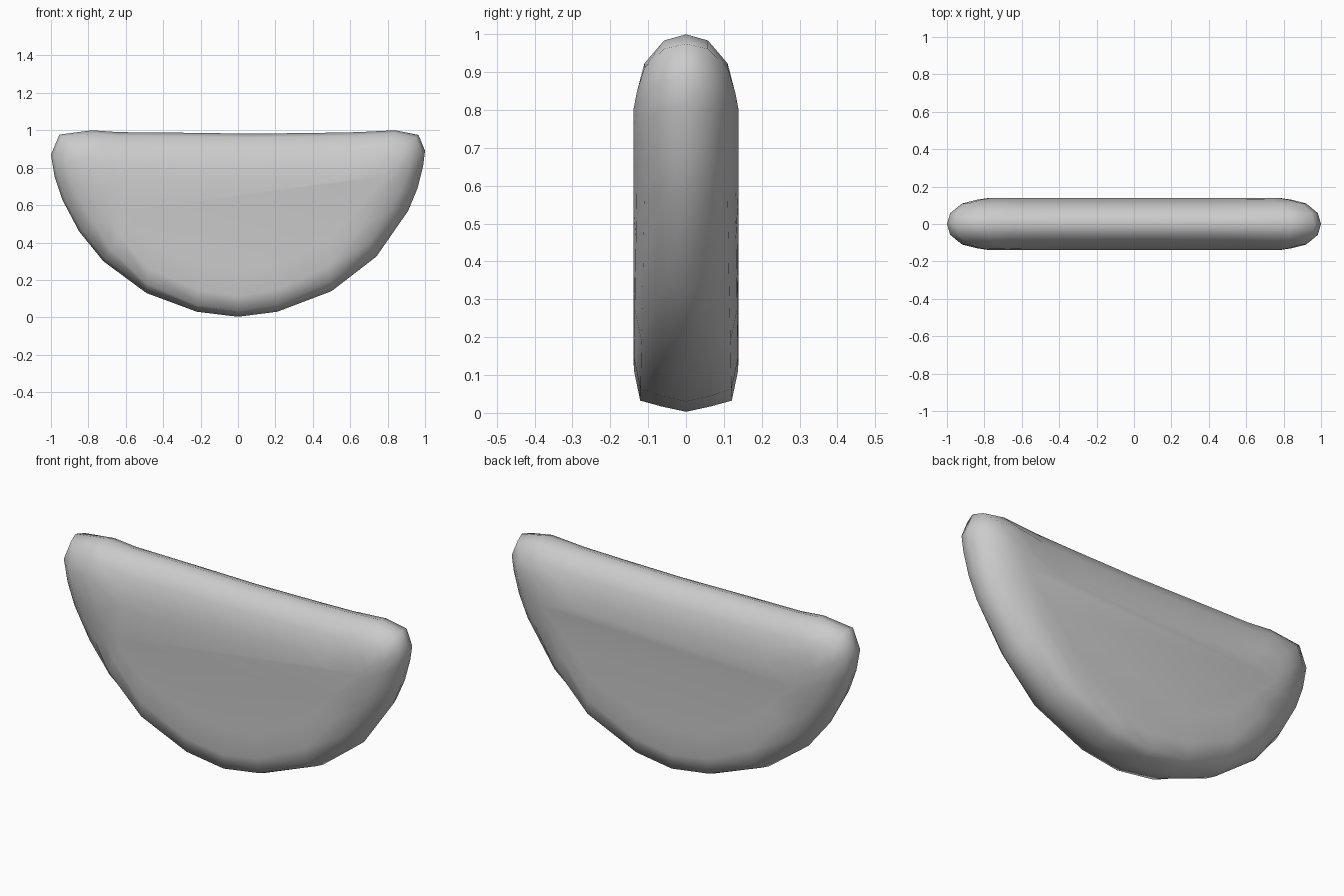
import bpy, bmesh
from mathutils import Vector

if "Cube" in bpy.data.objects:
    bpy.data.objects.remove(bpy.data.objects["Cube"])

# Half-disc silhouette (x, z), counter-clockwise from the bottom
OUTLINE = [(0, 0.003), (0.21, 0.03), (0.5, 0.14), (0.74, 0.325), (0.91, 0.57),
           (0.96, 0.69), (0.99, 0.81), (1.0, 0.89), (0.965, 0.975), (0.84, 1.0),
           (0.64, 0.99), (0.42, 0.986), (0.07, 0.982), (-0.3, 0.987), (-0.64, 0.99),
           (-0.78, 1.0), (-0.955, 0.977), (-1.0, 0.87), (-0.98, 0.75), (-0.94, 0.63),
           (-0.85, 0.46), (-0.72, 0.3), (-0.49, 0.13), (-0.22, 0.03)]

# Rim section as (half thickness, inset): blunt at the bottom, round at the top
BLUNT = [(0, 0), (0.065, 0.014), (0.121, 0.029), (0.138, 0.11), (0.139, 0.25)]
ROUND = [(0, 0), (0.058, 0.02), (0.110, 0.095), (0.130, 0.19), (0.139, 0.26)]


def rim_point(x, z, level, side):
    """Move an outline point inward and sideways along the rim section."""
    t = min(1, max(0, z / 0.45))
    y = BLUNT[level][0] * (1 - t) + ROUND[level][0] * t
    inset = BLUNT[level][1] * (1 - t) + ROUND[level][1] * t
    target = Vector((max(-0.6, min(0.6, x)) * 0.92, 0, 0.6))
    p = Vector((x, 0, z))
    p += (target - p).normalized() * inset
    p.y = side * y
    return p


# Slice body: stacked rings from front face to back face
bm = bmesh.new()
levels = [(i, -1) for i in (4, 3, 2, 1)] + [(i, 1) for i in range(5)]
rings = [[bm.verts.new(rim_point(x, z, i, s)) for x, z in OUTLINE] for i, s in levels]
n = len(OUTLINE)
for a, b in zip(rings, rings[1:]):
    for k in range(n):
        j = (k + 1) % n
        bm.faces.new((a[k], a[j], b[j], b[k]))
bm.faces.new(rings[0])
bm.faces.new(rings[-1])
bmesh.ops.recalc_face_normals(bm, faces=bm.faces[:])
for f in bm.faces:
    f.smooth = True

mesh = bpy.data.meshes.new("half_round_slice")
bm.to_mesh(mesh)
bm.free()
body = bpy.data.objects.new("half_round_slice", mesh)
bpy.context.collection.objects.link(body)
